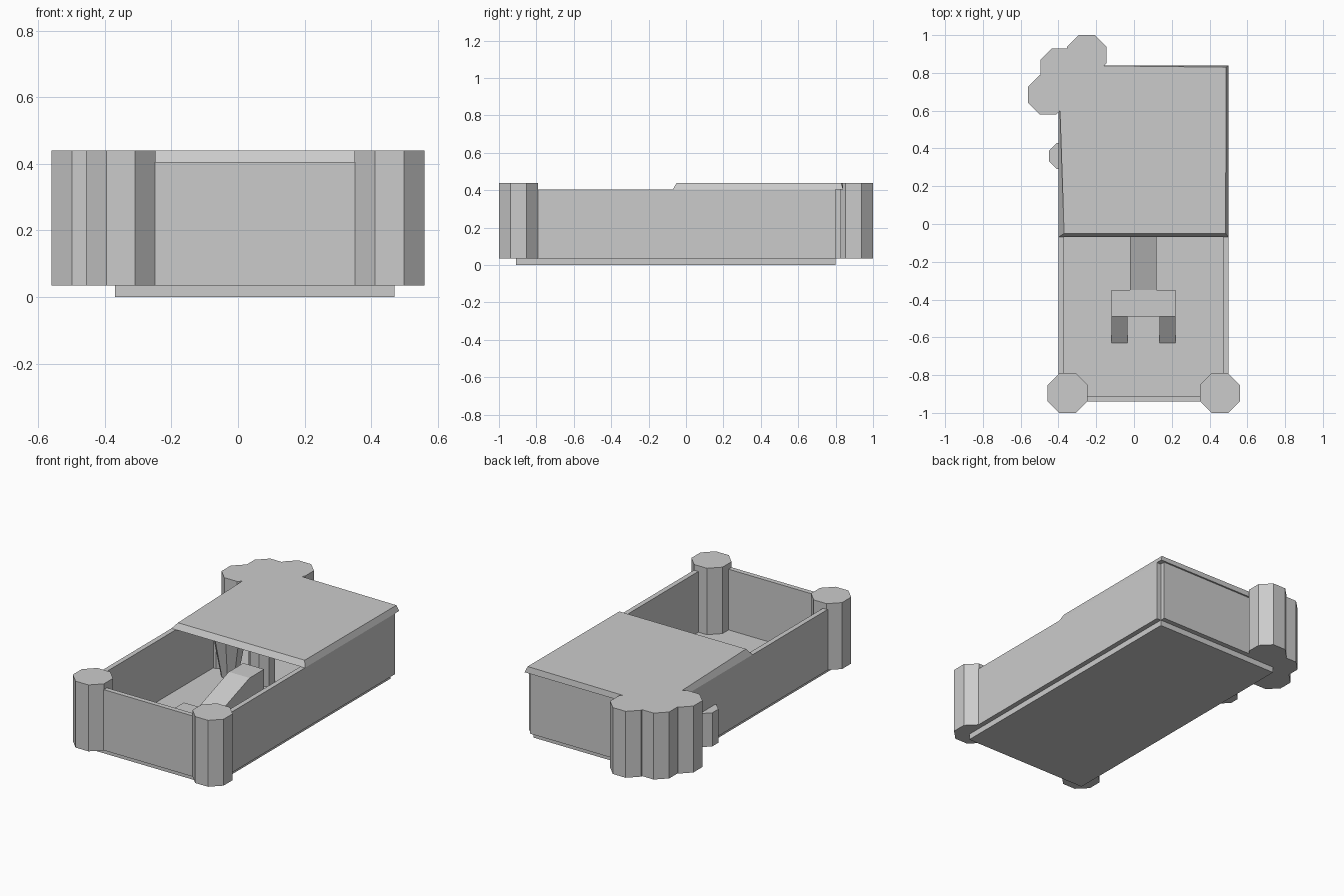
import bpy, math

if "Cube" in bpy.data.objects:
    bpy.data.objects.remove(bpy.data.objects["Cube"])

FLOOR, WALL_TOP, TOP = 0.035, 0.405, 0.44


def make(name, verts, faces):
    mesh = bpy.data.meshes.new(name)
    mesh.from_pydata(verts, [], faces)
    mesh.update()
    obj = bpy.data.objects.new(name, mesh)
    bpy.context.collection.objects.link(obj)
    return obj


def loft(name, bottom, top):
    """Closed solid between two rings of equal length."""
    n = len(bottom)
    faces = [tuple(reversed(range(n))), tuple(range(n, 2 * n))]
    faces += [(i, (i + 1) % n, n + (i + 1) % n, n + i) for i in range(n)]
    return make(name, bottom + top, faces)


def rect(x0, x1, y0, y1, z):
    return [(x0, y0, z), (x1, y0, z), (x1, y1, z), (x0, y1, z)]


def box(name, x0, x1, y0, y1, z0, z1):
    return loft(name, rect(x0, x1, y0, y1, z0), rect(x0, x1, y0, y1, z1))


def octagon(x, y, flat, z):
    r = flat / 2 / math.cos(math.pi / 8)
    return [(x + r * math.cos(math.pi / 8 + i * math.pi / 4),
             y + r * math.sin(math.pi / 8 + i * math.pi / 4), z) for i in range(8)]


def pillar(name, x, y, w0, w1, z0, z1):
    return loft(name, octagon(x, y, w0, z0), octagon(x, y, w1, z1))


def ramp(name, x0, x1, y0, y1, z0, z1):
    """Wedge on the floor rising from z0 at y0 to z1 at y1."""
    top = [(x0, y0, z0), (x1, y0, z0), (x1, y1, z1), (x0, y1, z1)]
    return loft(name, rect(x0, x1, y0, y1, FLOOR), top)


# Floor slab and four walls with open corner notches
box("floor", -0.37, 0.47, -0.91, 0.80, 0, FLOOR)
box("left_wall", -0.40, -0.37, -0.91, 0.80, FLOOR, WALL_TOP)
box("right_wall", 0.47, 0.50, -0.91, 0.80, FLOOR, WALL_TOP)
box("front_wall", -0.37, 0.47, -0.94, -0.91, FLOOR, WALL_TOP)
box("back_wall", -0.37, 0.47, 0.80, 0.83, FLOOR, WALL_TOP)

# Roof over the rear half, with sloped edges
loft("roof", rect(-0.40, 0.50, -0.07, 0.84, WALL_TOP),
     [(-0.37, -0.05, TOP), (0.485, -0.05, TOP), (0.487, 0.83, TOP), (-0.40, 0.84, TOP)])

# Octagonal corner towers and the rear tower cluster
for i, (x, y) in enumerate([(-0.352, -0.895), (0.455, -0.895), (-0.25, 0.895),
                            (-0.39, 0.825), (-0.455, 0.685)]):
    pillar(f"tower_{i + 1}", x, y, 0.21, 0.21, FLOOR, TOP)

# Small buttress through the left wall
pillar("buttress", -0.38, 0.36, 0.14, 0.14, FLOOR, 0.24)

# Split stair: two side ramps, a landing, and a central ramp
for side, x in (("left", -0.12), ("right", 0.135)):
    ramp(f"{side}_ramp", x, x + 0.085, -0.63, -0.49, FLOOR + 0.001, 0.135)
box("landing", -0.12, 0.22, -0.49, -0.35, FLOOR, 0.135)
ramp("central_ramp", -0.02, 0.12, -0.35, -0.06, 0.135, 0.238)
box("upper_landing", -0.02, 0.12, -0.06, 0.08, FLOOR, 0.238)

# Interior supports under the roof
pillar("flared_pillar", -0.24, 0.26, 0.09, 0.22, FLOOR, WALL_TOP)
for i, x in enumerate((-0.05, 0.36)):
    pillar(f"inner_pillar_{i + 1}", x, 0.30, 0.14, 0.14, FLOOR, WALL_TOP)
